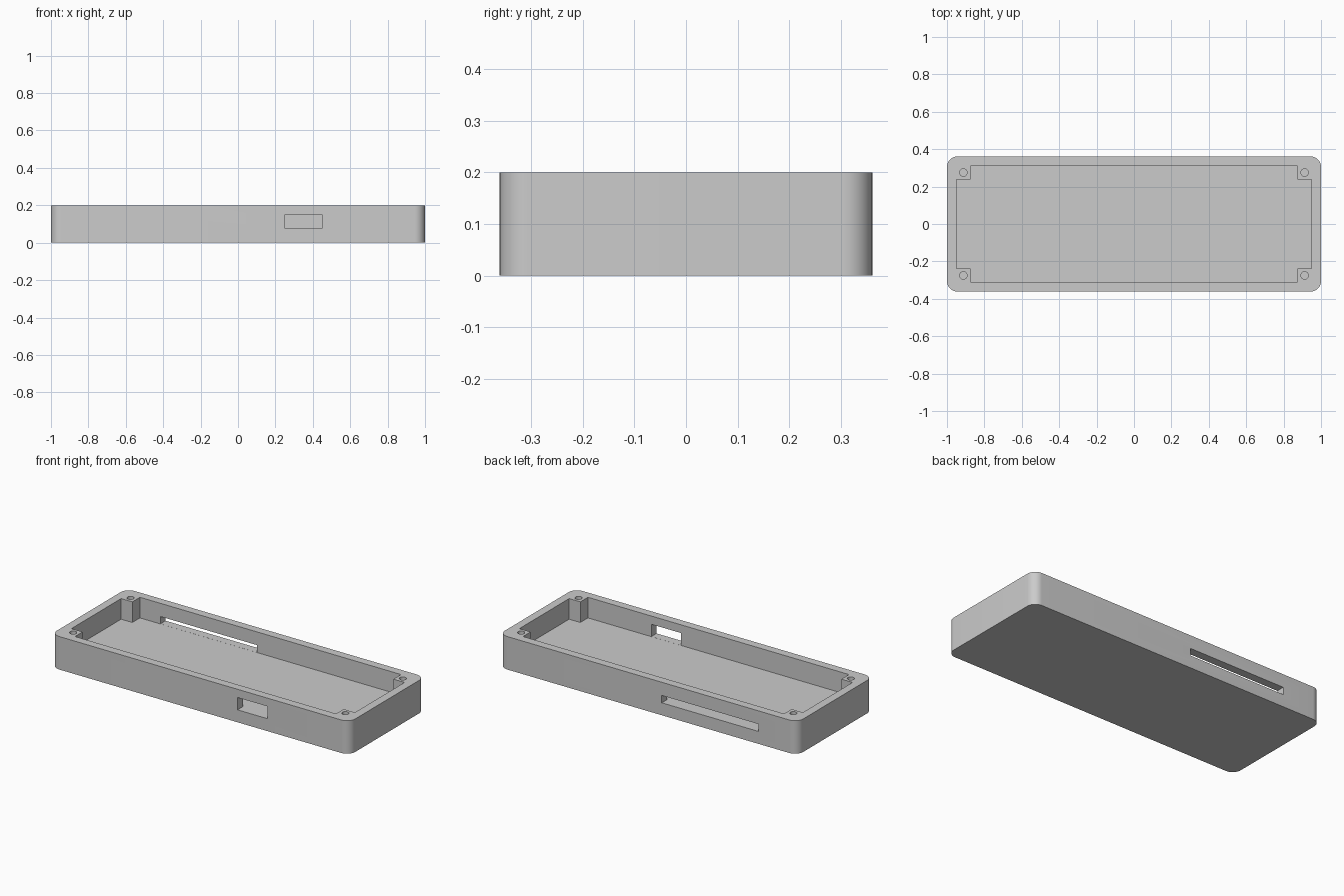
import bpy
import bmesh
from math import cos, sin, pi

cube = bpy.data.objects.get("Cube")
if cube:
    bpy.data.objects.remove(cube, do_unlink=True)

HALF_X, HALF_Y, HEIGHT, RADIUS = 1.0, 0.361, 0.2, 0.055
WALL, FLOOR = 0.05, 0.075
IN_X, IN_Y = HALF_X - WALL, HALF_Y - WALL
POST_X, POST_Y = 0.875, 0.238
SCREW_X, SCREW_Y, SCREW_R = 0.9125, 0.275, 0.02
QUADRANTS = [(1, 1), (-1, 1), (-1, -1), (1, -1)]

grey = bpy.data.materials.new("light_grey")
grey.use_nodes = True
grey.diffuse_color = (0.6, 0.6, 0.6, 1)
grey.node_tree.nodes["Principled BSDF"].inputs["Base Color"].default_value = (0.6, 0.6, 0.6, 1)


def prism(name, outline, z0, z1):
    """Extrude a closed plan outline from z0 to z1."""
    bm = bmesh.new()
    face = bm.faces.new([bm.verts.new((x, y, z0)) for x, y in outline])
    top = bmesh.ops.extrude_face_region(bm, geom=[face])["geom"]
    bmesh.ops.translate(bm, vec=(0, 0, z1 - z0),
                        verts=[v for v in top if isinstance(v, bmesh.types.BMVert)])
    bmesh.ops.recalc_face_normals(bm, faces=bm.faces)
    mesh = bpy.data.meshes.new(name)
    bm.to_mesh(mesh)
    bm.free()
    mesh.materials.append(grey)
    obj = bpy.data.objects.new(name, mesh)
    bpy.context.collection.objects.link(obj)
    return obj


def arc(cx, cy, r, start, sweep, steps):
    return [(cx + r * cos(start + sweep * i / steps), cy + r * sin(start + sweep * i / steps))
            for i in range(steps + 1)]


def rect(x0, x1, y0, y1):
    return [(x0, y0), (x1, y0), (x1, y1), (x0, y1)]


# Outer block with rounded vertical corners
outline = []
for i, (sx, sy) in enumerate(QUADRANTS):
    outline += arc(sx * (HALF_X - RADIUS), sy * (HALF_Y - RADIUS), RADIUS, i * pi / 2, pi / 2, 12)
case = prism("case_tray", outline, 0, HEIGHT)

# Cavity that leaves a square screw post in each corner
cavity = []
for sx, sy in QUADRANTS:
    corner = [(sx * IN_X, sy * POST_Y), (sx * POST_X, sy * POST_Y), (sx * POST_X, sy * IN_Y)]
    cavity += corner if sx * sy > 0 else corner[::-1]
cutters = [prism("cavity_cutter", cavity, FLOOR, HEIGHT + 0.1)]

# Screw holes in the posts
for sx, sy in QUADRANTS:
    ring = arc(sx * SCREW_X, sy * SCREW_Y, SCREW_R, 0, 2 * pi, 32)[:-1]
    cutters.append(prism("screw_hole_cutter", ring, FLOOR, HEIGHT + 0.1))

# Port opening in the front wall and long slot in the back wall
sill = FLOOR + 0.0004
cutters.append(prism("front_port_cutter", rect(0.25, 0.45, -0.5, -0.28), sill, 0.15))
cutters.append(prism("back_slot_cutter", rect(-0.738, -0.09, 0.28, 0.5), sill, 0.12))

# Carve everything out of the block
bpy.context.view_layer.objects.active = case
for cutter in cutters:
    cutter.hide_render = True
    mod = case.modifiers.new("cut", 'BOOLEAN')
    mod.operation, mod.solver, mod.object = 'DIFFERENCE', 'EXACT', cutter
    bpy.ops.object.modifier_apply(modifier=mod.name)
    bpy.data.objects.remove(cutter, do_unlink=True)

bpy.ops.object.select_all(action='DESELECT')
case.select_set(True)
bpy.ops.object.shade_smooth_by_angle(angle=pi / 6)
